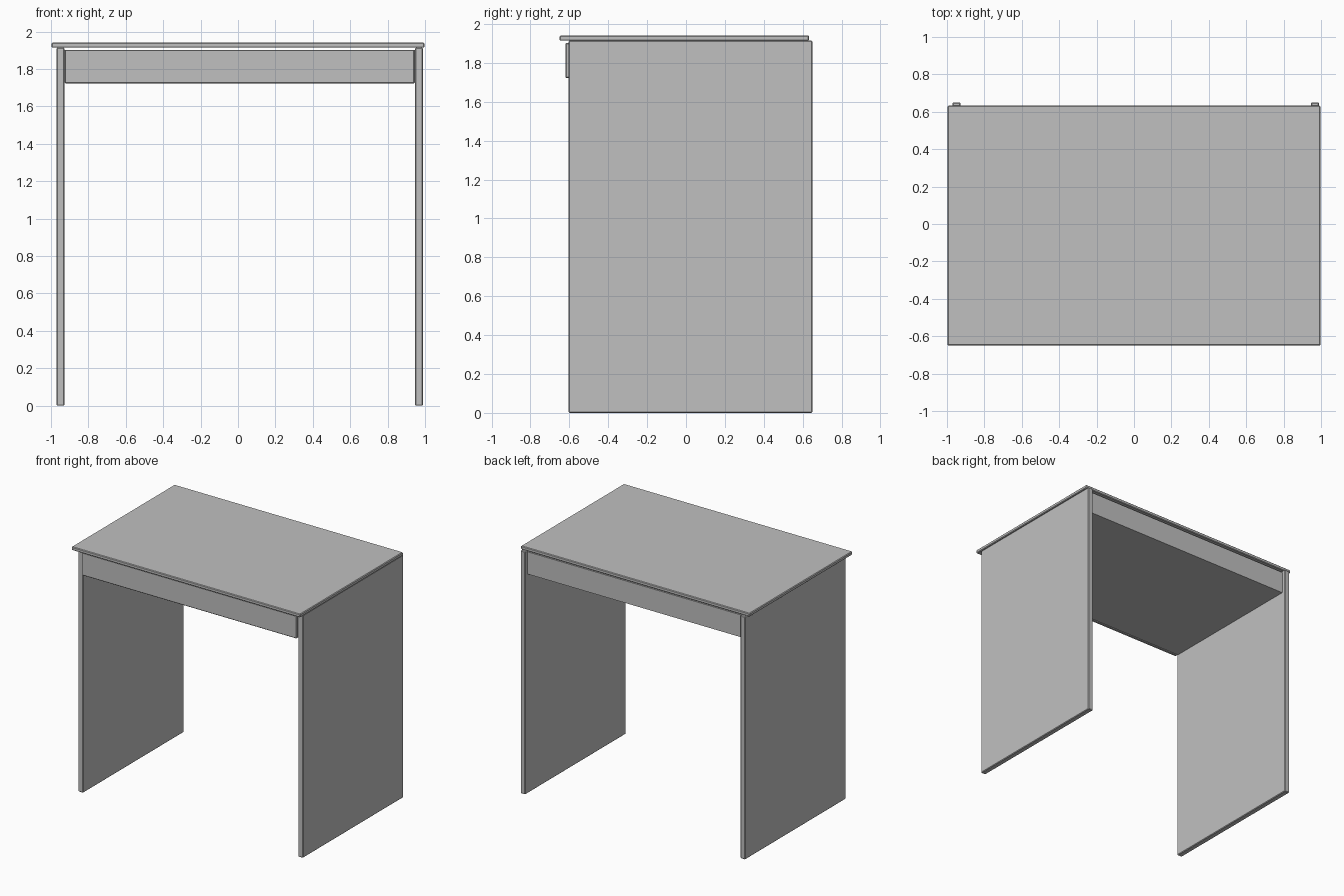
import bpy
import bmesh
from mathutils import Vector

default_cube = bpy.data.objects.get("Cube")
if default_cube:
    bpy.data.objects.remove(default_cube, do_unlink=True)

# One plain grey for the whole desk
GREY = (0.53, 0.53, 0.53, 1.0)
grey = bpy.data.materials.new("plain grey")
grey.use_nodes = True
grey.diffuse_color = GREY
grey.node_tree.nodes["Principled BSDF"].inputs["Base Color"].default_value = GREY


def board(name, low, high, bevel=0.005):
    """A flat board between two corners, with narrow chamfered edges."""
    low, high = Vector(low), Vector(high)
    size = high - low
    bm = bmesh.new()
    bmesh.ops.create_cube(bm, size=1)
    bmesh.ops.scale(bm, vec=size, verts=bm.verts)
    mesh = bpy.data.meshes.new(name)
    bm.to_mesh(mesh)
    bm.free()
    mesh.materials.append(grey)
    obj = bpy.data.objects.new(name, mesh)
    obj.location = (low + high) / 2
    bpy.context.collection.objects.link(obj)
    if bevel:
        mod = obj.modifiers.new("chamfer", 'BEVEL')
        mod.width = bevel
        mod.segments = 1
    return obj


# Table top, overhanging at the front
board("table_top", (-0.997, -0.65, 1.914), (0.997, 0.633, 1.941))

# Two full-depth side panels
for name, inner, outer in (("right_side_panel", -0.928, -0.971),
                           ("left_side_panel", 0.946, 0.989)):
    board(name, (min(inner, outer), -0.604, 0), (max(inner, outer), 0.65, 1.914))

# Drawer box between the panels, with its front plate
board("drawer_box", (-0.928, -0.60, 1.727), (0.946, 0.62, 1.902), bevel=0)
board("drawer_front", (-0.926, -0.62, 1.722), (0.944, -0.595, 1.903))
